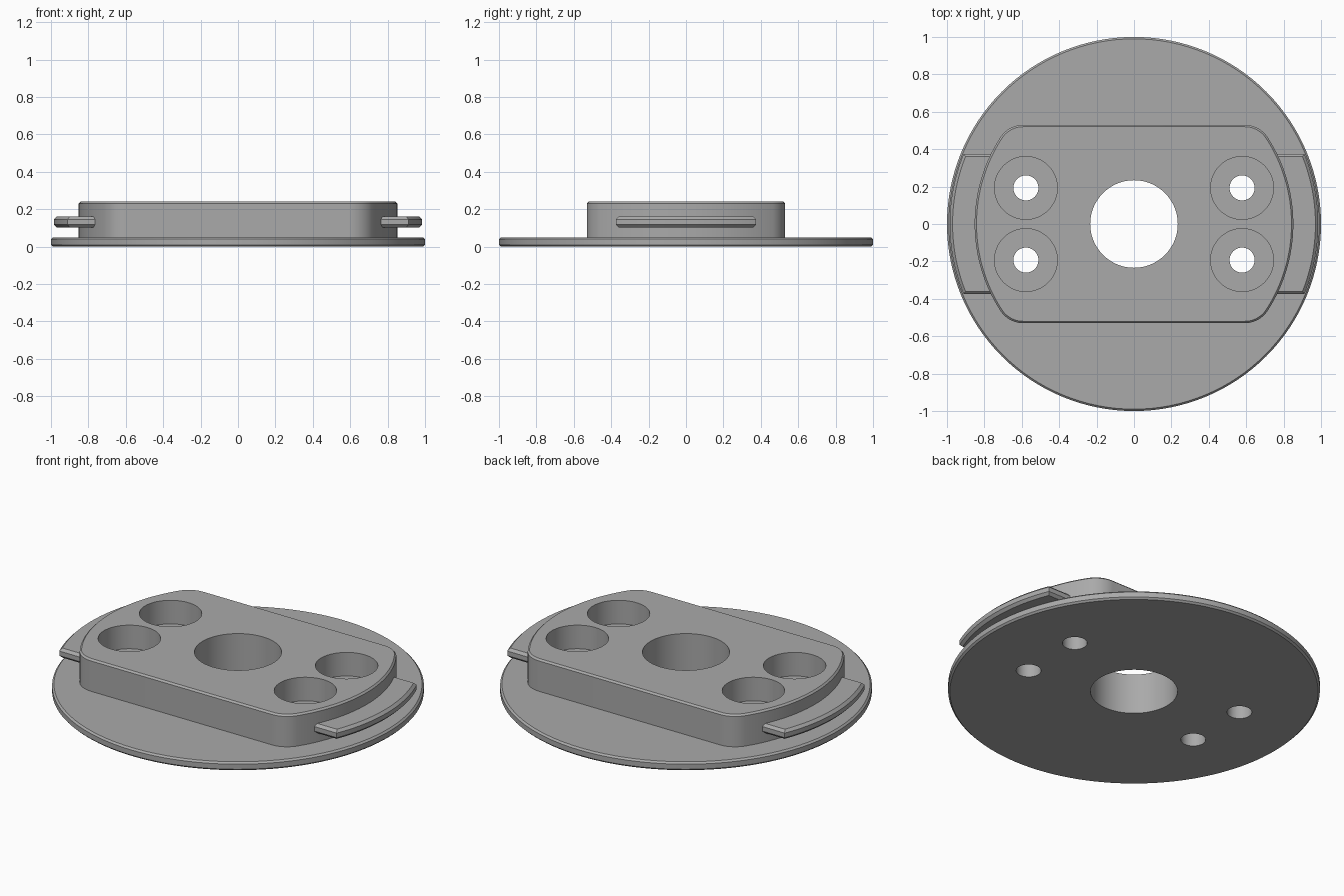
import bpy, bmesh, math
from math import pi, sin, cos, asin, sqrt

if "Cube" in bpy.data.objects:
    bpy.data.objects.remove(bpy.data.objects["Cube"])

grey = bpy.data.materials.new("plain_grey")
grey.diffuse_color = (0.40, 0.40, 0.40, 1)
grey.use_nodes = True
grey.node_tree.nodes["Principled BSDF"].inputs["Base Color"].default_value = grey.diffuse_color


def arc(cx, cy, r, a0, a1, n):
    return [(cx + r * cos(a0 + (a1 - a0) * i / n),
             cy + r * sin(a0 + (a1 - a0) * i / n)) for i in range(n + 1)]


def circle(r, n=128, cx=0, cy=0):
    return arc(cx, cy, r, 0, 2 * pi, n)[:-1]


def loft(name, rings):
    """Solid from a stack of (outline, z) rings with equal point counts."""
    bm = bmesh.new()
    loops = [[bm.verts.new((x, y, z)) for x, y in pts] for pts, z in rings]
    n = len(loops[0])
    for lo, hi in zip(loops, loops[1:]):
        for i in range(n):
            j = (i + 1) % n
            bm.faces.new((lo[i], lo[j], hi[j], hi[i]))
    bm.faces.new(loops[0][::-1])
    bm.faces.new(loops[-1])
    bmesh.ops.recalc_face_normals(bm, faces=bm.faces)
    me = bpy.data.meshes.new(name)
    bm.to_mesh(me)
    bm.free()
    me.materials.append(grey)
    ob = bpy.data.objects.new(name, me)
    bpy.context.collection.objects.link(ob)
    return ob


def activate(ob):
    bpy.ops.object.select_all(action='DESELECT')
    ob.select_set(True)
    bpy.context.view_layer.objects.active = ob


def cut(target, cutter):
    activate(target)
    mod = target.modifiers.new("hole", 'BOOLEAN')
    mod.operation, mod.solver, mod.object = 'DIFFERENCE', 'EXACT', cutter
    bpy.ops.object.modifier_apply(modifier=mod.name)


def block_outline(inset):
    """Circle trimmed by two flats, with filleted corners."""
    R, h, r = 0.852 - inset, 0.53 - inset, 0.146 - inset
    cy = h - r
    cx = sqrt((R - r) ** 2 - cy ** 2)
    a = math.atan2(cy, cx)
    right = (arc(0, 0, R, -a, a, 40) + arc(cx, cy, r, a, pi / 2, 14)[1:])
    left = (arc(-cx, cy, r, pi / 2, pi - a, 14) + arc(0, 0, R, pi - a, pi + a, 40)[1:]
            + arc(-cx, -cy, r, pi + a, 1.5 * pi, 14)[1:])
    return right + left + arc(cx, -cy, r, 1.5 * pi, 2 * pi - a, 14)[:-1]


def tab_outline(side, inset):
    """Curved strip whose inner edge is buried in the block."""
    R, r, h = 0.985 - inset, 0.83, 0.375 - inset
    a, b = asin(h / R), asin(h / r)
    pts = arc(0, 0, R, -a, a, 32) + arc(0, 0, r, b, -b, 32)
    return [(side * x, y) for x, y in pts]


# round flange with chamfered rims
flange = loft("flange_disc", [(circle(0.99), 0), (circle(1), 0.01),
                              (circle(1), 0.04), (circle(0.99), 0.05)])

# raised block with chamfered top edge
block = loft("raised_block", [(block_outline(0), 0.05), (block_outline(0), 0.23),
                              (block_outline(0.01), 0.24)])

# locking tabs at both ends
tabs = []
for label, s in (("left", -1), ("right", 1)):
    tabs.append(loft(label + "_tab", [(tab_outline(s, 0.015), 0.103), (tab_outline(s, 0), 0.118),
                                      (tab_outline(s, 0), 0.145), (tab_outline(s, 0.015), 0.16)]))


# centre bore and four counterbored screw holes
def drill(r, z0, z1, x=0, y=0, n=64, targets=(flange, block)):
    ring = circle(r, n, x, y)
    cutter = loft("drill", [(ring, z0), (ring, z1)])
    for t in targets:
        cut(t, cutter)
    bpy.data.objects.remove(cutter)


drill(0.234, -0.1, 0.4, n=96)
for x in (-0.578, 0.578):
    for y in (-0.193, 0.193):
        drill(0.067, -0.1, 0.4, x, y, 48)
        drill(0.168, 0.10, 0.4, x, y, targets=(block,))

# smooth round walls, sharp edges
for ob in [flange, block] + tabs:
    activate(ob)
    bpy.ops.object.shade_smooth_by_angle(angle=math.radians(30))
